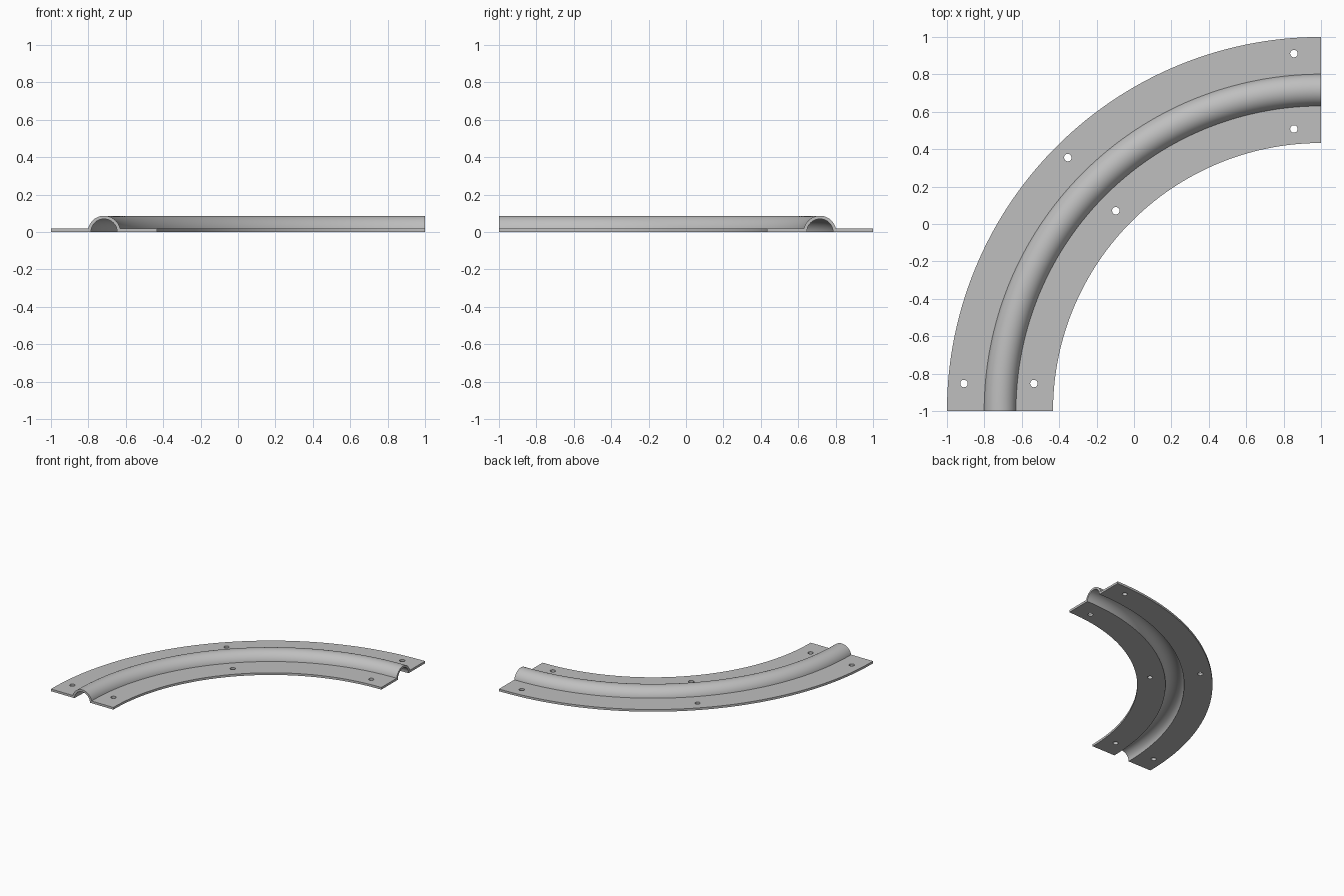
import bpy, bmesh
from math import sin, cos, pi, sqrt, radians, asin

if "Cube" in bpy.data.objects:
    bpy.data.objects.remove(bpy.data.objects["Cube"])

CENTRE = (1.0, -1.0)            # centre of the bend
R_IN, R_MID, R_OUT = 1.433, 1.716, 2.0
PLATE, RIDGE, BORE = 0.018, 0.087, 0.070
STEPS, ARC = 72, 24

grey = bpy.data.materials.new("plain_grey")
grey.use_nodes = True
colour = (0.52, 0.52, 0.52, 1)
grey.diffuse_color = colour
grey.node_tree.nodes["Principled BSDF"].inputs["Base Color"].default_value = colour


def arc(radius, start, end):
    angles = [start + (end - start) * i / ARC for i in range(ARC + 1)]
    return [(R_MID + radius * cos(a), radius * sin(a)) for a in angles]


# Cross-section: two flat flanges joined by a hollow half-round ridge
foot = asin(PLATE / RIDGE)
profile = [(R_IN, 0)] + arc(BORE, pi, 0) + [(R_OUT, 0), (R_OUT, PLATE)]
profile += arc(RIDGE, foot, pi - foot) + [(R_IN, PLATE)]

# Sweep the section through a quarter turn
bm = bmesh.new()
rings = []
for i in range(STEPS + 1):
    a = pi / 2 + pi / 2 * i / STEPS
    rings.append([bm.verts.new((CENTRE[0] + r * cos(a), CENTRE[1] + r * sin(a), z))
                  for r, z in profile])
n = len(profile)
for a, b in zip(rings, rings[1:]):
    for j in range(n):
        k = (j + 1) % n
        bm.faces.new((a[j], a[k], b[k], b[j]))
bm.faces.new(rings[0])
bm.faces.new(rings[-1])
bmesh.ops.recalc_face_normals(bm, faces=bm.faces)
mesh = bpy.data.meshes.new("curved_channel_cover")
bm.to_mesh(mesh)
bm.free()
cover = bpy.data.objects.new("curved_channel_cover", mesh)
bpy.context.collection.objects.link(cover)
mesh.materials.append(grey)

# Screw holes through both flanges
holes = [(0.855, 0.911), (0.855, 0.508), (-0.354, 0.355),
         (-0.097, 0.071), (-0.909, -0.853), (-0.535, -0.853)]
bm = bmesh.new()
for x, y in holes:
    made = bmesh.ops.create_cone(bm, cap_ends=True, segments=24, radius1=0.02,
                                 radius2=0.02, depth=0.1)
    bmesh.ops.translate(bm, verts=made["verts"], vec=(x, y, 0.01))
cut_mesh = bpy.data.meshes.new("hole_cutter")
bm.to_mesh(cut_mesh)
bm.free()
cut_mesh.materials.append(grey)
cutter = bpy.data.objects.new("hole_cutter", cut_mesh)
bpy.context.collection.objects.link(cutter)
cutter.hide_render = True

mod = cover.modifiers.new("screw_holes", "BOOLEAN")
mod.operation, mod.solver, mod.object = "DIFFERENCE", "EXACT", cutter
bpy.context.view_layer.objects.active = cover
cover.select_set(True)
bpy.ops.object.modifier_apply(modifier=mod.name)
bpy.data.objects.remove(cutter)

# Smooth the ridge, keep the creases sharp
bpy.ops.object.shade_smooth_by_angle(angle=radians(30))
